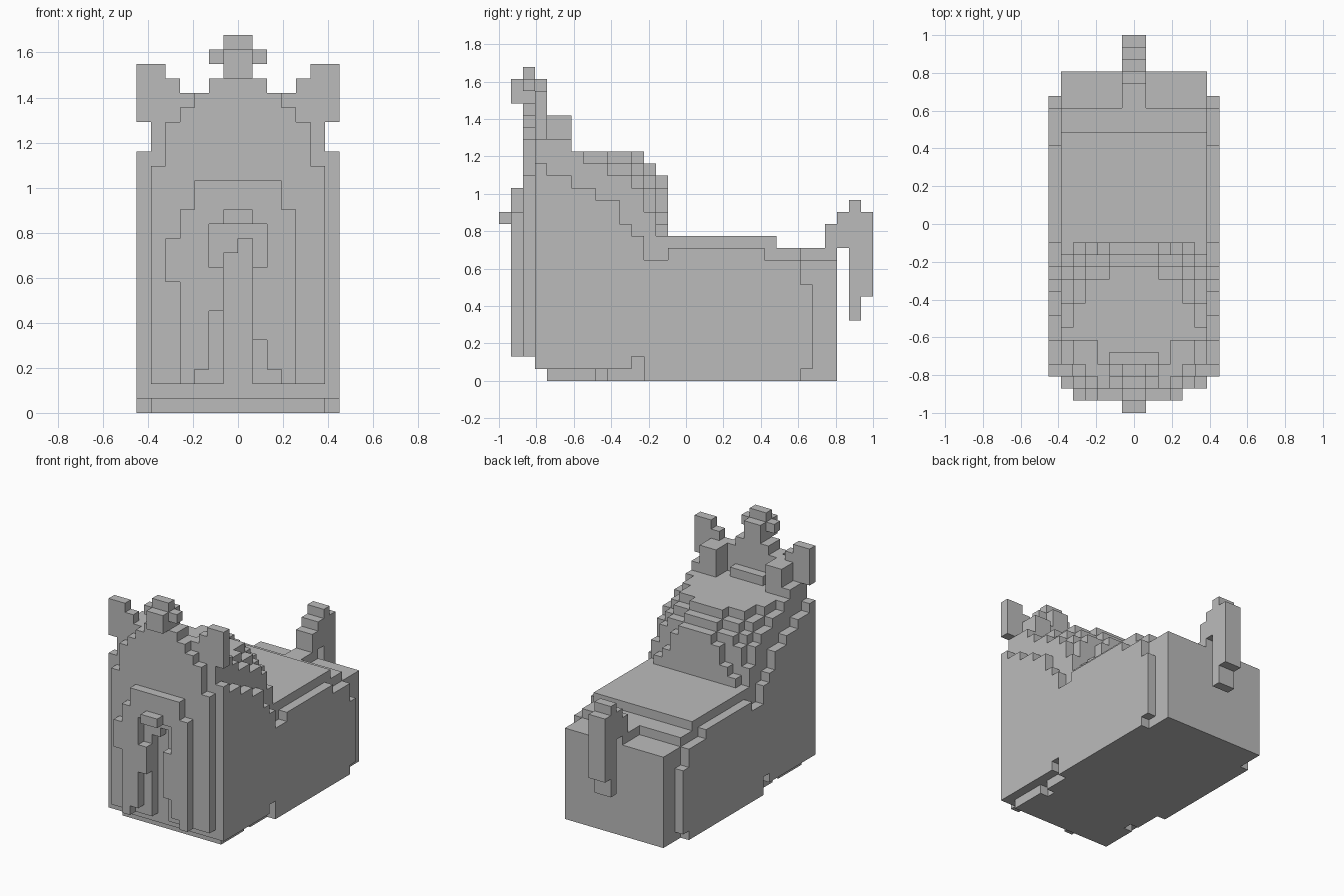
import bpy
import bmesh
from mathutils import Vector

if "Cube" in bpy.data.objects:
    bpy.data.objects.remove(bpy.data.objects["Cube"], do_unlink=True)

U = 2 / 31  # size of one block
parts = {}


def box(part, x, y, z, add=True):
    """Fill or carve a block region, given as ranges in block units."""
    cells = {(i, j, k) for i in range(*x) for j in range(*y) for k in range(*z)}
    current = parts.setdefault(part, set())
    parts[part] = current | cells if add else current - cells


def wide(part, half, y, z, add=True):
    box(part, (-half, half), y, z, add)


def pair(part, inner, outer, y, z, add=True):
    box(part, (inner, outer), y, z, add)
    box(part, (-outer, -inner), y, z, add)


# Main body with a stepped rear deck
wide("body", 6, (4, 28), (0, 10))
wide("body", 6, (3, 4), (1, 10))
wide("body", 6, (3, 25), (10, 11))
wide("body", 6, (3, 23), (11, 12))
pair("body", 5, 6, (8, 9), (0, 1), False)

# Rounded roof: each lower tier reaches further back
for top, tiers in (
    (19, ((6, 7), (5, 9), (4, 11), (2, 12))),
    (18, ((6, 9), (5, 11), (4, 12), (2, 13))),
    (17, ((6, 11), (5, 12), (4, 13), (2, 14))),
    (16, ((6, 12), (5, 13), (3, 14))),
    (14, ((6, 13), (4, 14))),
    (13, ((5, 14),)),
):
    for half, end in tiers:
        wide("roof", half, (3, end), (12, top))

# Raised blocks and ledge behind the facade
pair("roof_blocks", 3, 5, (4, 6), (19, 22))
pair("roof_blocks", 5, 6, (4, 6), (19, 20))
wide("roof_blocks", 2, (4, 5), (19, 20))

# Side panels with a stepped upper edge
for start, end, top in ((3, 4, 18), (4, 6, 17), (6, 8, 16), (8, 10, 15),
                        (10, 11, 13), (11, 12, 12), (12, 14, 10),
                        (14, 22, 11), (22, 25, 10), (25, 26, 8)):
    pair("side_panels", 6, 7, (start, end), (1, top))
pair("side_panels", 6, 7, (12, 25), (0, 1))
pair("side_panels", 6, 7, (4, 8), (0, 1))
pair("side_panels", 6, 7, (4, 8), (0, 1), False)
pair("side_panels", 6, 7, (11, 12), (1, 2), False)

# Arched facade and its backing
for half, top in ((6, 17), (5, 20), (4, 21), (3, 22)):
    wide("facade", half, (2, 3), (2, top))
wide("facade", 6, (3, 4), (19, 20))
wide("facade", 4, (3, 4), (19, 22))

# Ears at the upper corners
pair("ears", 5, 7, (3, 4), (20, 24))
pair("ears", 4, 5, (3, 4), (20, 23))

# Crown ornament
wide("crown", 2, (2, 4), (22, 23))
wide("crown", 1, (2, 3), (22, 26))
wide("crown", 2, (2, 3), (24, 25))
wide("crown", 1, (1, 2), (23, 25))
wide("crown", 1, (3, 4), (23, 25))

# Front plate with a recessed doorway
wide("front_plate", 3, (1, 2), (2, 16))
wide("front_plate", 4, (1, 2), (2, 14))
box("front_plate", (-5, -4), (1, 2), (9, 12))
wide("front_plate", 2, (1, 2), (10, 13), False)
for part in ("front_plate", "facade"):
    wide(part, 1, (1, 3), (2, 11), False)
    box(part, (0, 1), (1, 3), (11, 12), False)
wide("front_plate", 2, (1, 2), (2, 7), False)
wide("front_plate", 3, (1, 2), (2, 3), False)
box("front_plate", (1, 2), (1, 2), (5, 7))
wide("front_tip", 1, (0, 1), (13, 14))

# Tail hanging behind the body
wide("tail", 1, (25, 28), (10, 11))
for start, end, low, high in ((27, 28, 11, 13), (28, 29, 11, 14),
                              (29, 30, 5, 15), (30, 31, 7, 14)):
    wide("tail", 1, (start, end), (low, high))

grey = bpy.data.materials.new("plain_grey")
grey.use_nodes = True
grey.diffuse_color = (0.5, 0.5, 0.5, 1)
grey.node_tree.nodes["Principled BSDF"].inputs["Base Color"].default_value = (0.5, 0.5, 0.5, 1)

# Build only the exposed block faces of every part
solid = set().union(*parts.values())
claimed = set()
for name, cells in parts.items():
    bm = bmesh.new()
    own = cells - claimed
    claimed |= cells
    for cell in sorted(own):
        for axis in range(3):
            for sign in (-1, 1):
                step = [0, 0, 0]
                step[axis] = sign
                if tuple(a + b for a, b in zip(cell, step)) in solid:
                    continue
                n = Vector(step)
                u = Vector((0, 0, 0))
                u[(axis + 1) % 3] = 1
                v = n.cross(u)
                mid = Vector(cell) + Vector((0.5, 0.5, 0.5)) + n / 2
                ring = [mid + (a * u + b * v) / 2
                        for a, b in ((-1, -1), (1, -1), (1, 1), (-1, 1))]
                bm.faces.new([bm.verts.new((p - Vector((0, 15.5, 0))) * U) for p in ring])
    bmesh.ops.remove_doubles(bm, verts=bm.verts[:], dist=U / 50)
    bmesh.ops.dissolve_limit(bm, angle_limit=0.01, verts=bm.verts[:], edges=bm.edges[:])
    mesh = bpy.data.meshes.new(name)
    bm.to_mesh(mesh)
    bm.free()
    mesh.materials.append(grey)
    bpy.context.collection.objects.link(bpy.data.objects.new(name, mesh))
